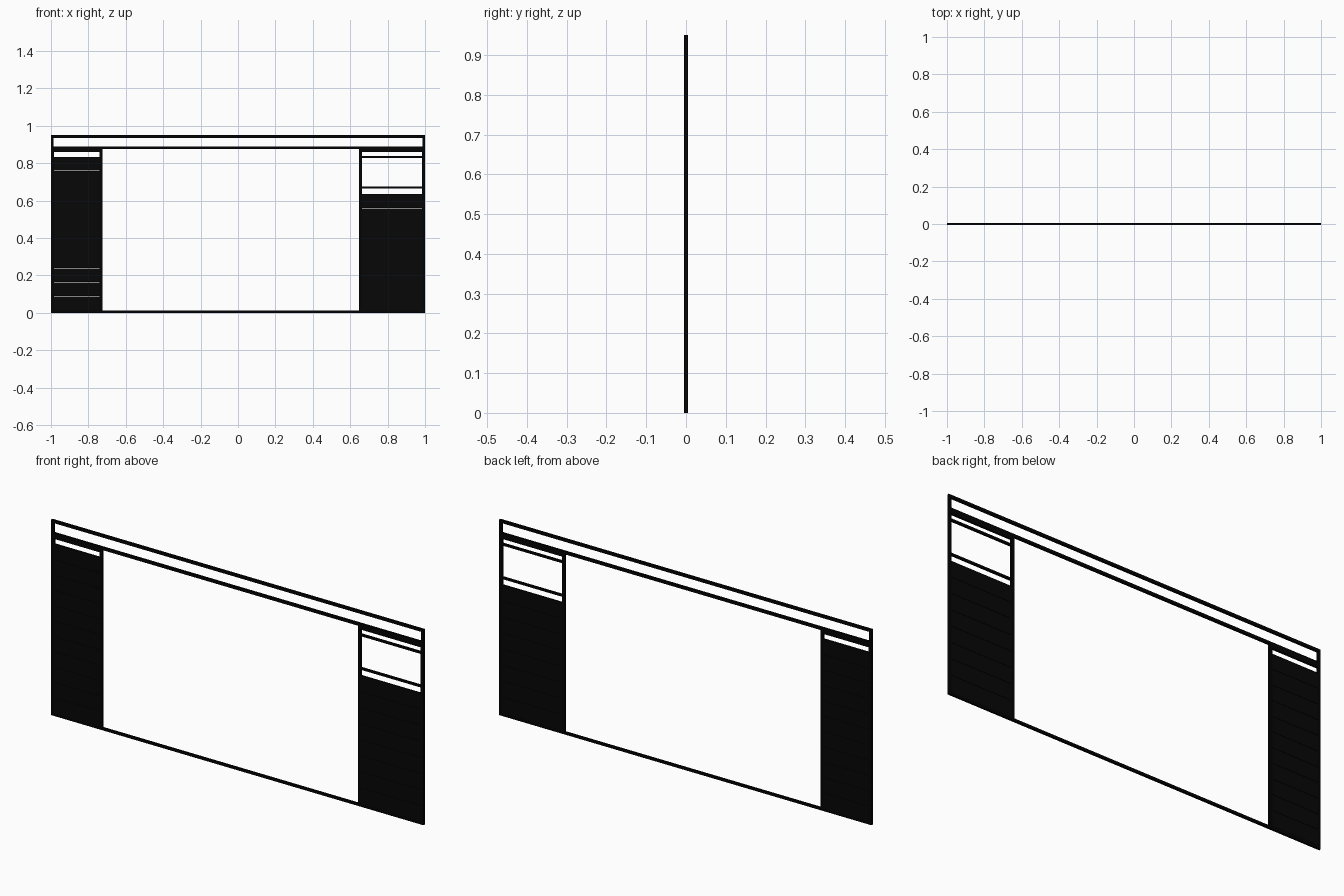
import bpy, bmesh

if "Cube" in bpy.data.objects:
    bpy.data.objects.remove(bpy.data.objects["Cube"])


def material(name, rgb):
    m = bpy.data.materials.new(name)
    m.diffuse_color = (*rgb, 1)
    m.use_nodes = True
    m.node_tree.nodes["Principled BSDF"].inputs["Base Color"].default_value = m.diffuse_color
    return m


BLACK = material("black_paint", (0.001, 0.001, 0.001))
DARK = material("dark_slats", (0.002, 0.002, 0.002))


def boxes(name, rects, half_depth, mat):
    """One object made of upright boxes given as (x0, x1, z0, z1)."""
    bm = bmesh.new()
    for x0, x1, z0, z1 in rects:
        verts = bmesh.ops.create_cube(bm, size=1)["verts"]
        for v in verts:
            v.co = (x0 if v.co.x < 0 else x1,
                    half_depth if v.co.y > 0 else -half_depth,
                    z0 if v.co.z < 0 else z1)
    me = bpy.data.meshes.new(name)
    bm.to_mesh(me)
    bm.free()
    me.materials.append(mat)
    ob = bpy.data.objects.new(name, me)
    bpy.context.collection.objects.link(ob)
    return ob


def border(x0, x1, z0, z1, t):
    """Four bars around an open rectangle."""
    return [(x0, x0 + t, z0, z1), (x1 - t, x1, z0, z1),
            (x0 + t, x1 - t, z0, z0 + t), (x0 + t, x1 - t, z1 - t, z1)]


def slats(x0, x1, z0, z1, count):
    """Stacked boards with a hairline between them."""
    step = (z1 - z0) / count
    return [(x0, x1, z0 + i * step, z0 + (i + 1) * step - 0.001)
            for i in range(count)]


LEFT, RIGHT = -0.725, 0.647      # inner edges of the two side bays
HEAD = 0.875                     # underside of the top band
T = 0.015                        # bar width

# Open top band and the sill of the wide opening
boxes("top_band_frame", border(-1, 1, HEAD, 0.95, 0.014), 0.005, BLACK)
boxes("middle_sill", [(LEFT, RIGHT, 0, 0.012)], 0.005, BLACK)

# Left bay: frame with a narrow open light above a slatted board
boxes("left_bay_frame", border(-1, LEFT, 0, HEAD, T), 0.005, BLACK)
boxes("left_slats", slats(-1 + T, LEFT - T, T, 0.835, 11), 0.0055, DARK)

# Right bay: frame with an open window and two rails above a slatted board
boxes("right_bay_frame", border(RIGHT, 1, 0, HEAD, T), 0.005, BLACK)
boxes("right_window_rails", [(RIGHT + T, 1 - T, z - 0.005, z + 0.005)
                             for z in (0.67, 0.833)], 0.005, BLACK)
boxes("right_slats", slats(RIGHT + T, 1 - T, T, 0.637, 8), 0.0045, DARK)
